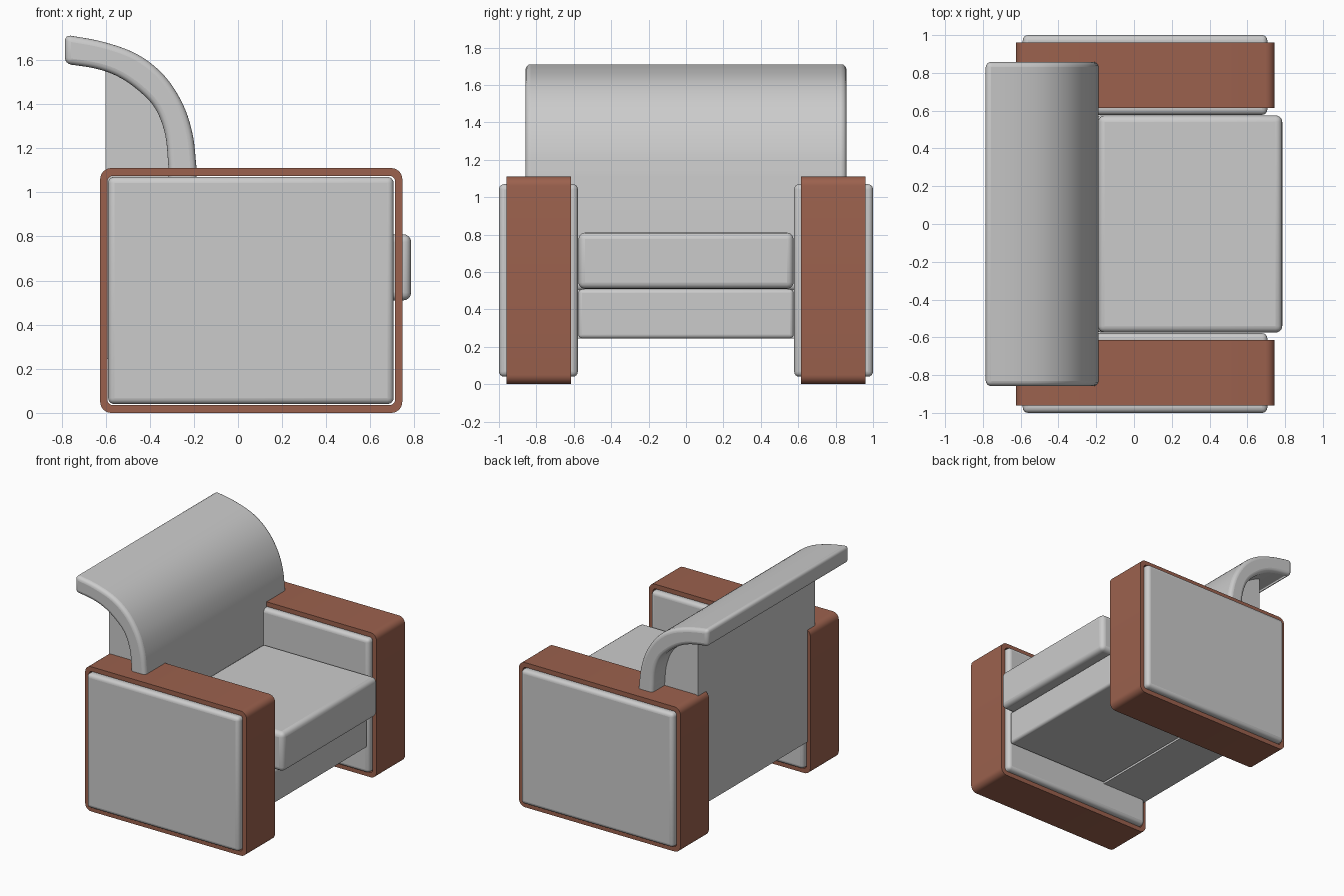
import bpy, bmesh, math
from mathutils import Vector

if "Cube" in bpy.data.objects:
    bpy.data.objects.remove(bpy.data.objects["Cube"])


def finish(name, bm, bevel=0.0, angle=40, mat=None):
    bmesh.ops.recalc_face_normals(bm, faces=bm.faces)
    me = bpy.data.meshes.new(name)
    bm.to_mesh(me)
    bm.free()
    ob = bpy.data.objects.new(name, me)
    bpy.context.collection.objects.link(ob)
    if mat:
        me.materials.append(mat)
    if bevel:
        b = ob.modifiers.new("soft_edges", 'BEVEL')
        b.width, b.segments = bevel, 4
        b.limit_method, b.angle_limit = 'ANGLE', math.radians(50)
    bpy.ops.object.select_all(action='DESELECT')
    ob.select_set(True)
    bpy.context.view_layer.objects.active = ob
    bpy.ops.object.shade_smooth_by_angle(angle=math.radians(angle))
    return ob


def box(name, lo, hi, bevel):
    lo, hi = Vector(lo), Vector(hi)
    bm = bmesh.new()
    bmesh.ops.create_cube(bm, size=1)
    for v in bm.verts:
        v.co = (lo + hi) / 2 + v.co * (hi - lo)
    return finish(name, bm, bevel)


def prism(name, pts, half, bevel=0.0):
    # xz outline extruded along y
    bm = bmesh.new()
    a = [bm.verts.new((x, -half, z)) for x, z in pts]
    b = [bm.verts.new((x, half, z)) for x, z in pts]
    bm.faces.new(a)
    bm.faces.new(b)
    for i in range(len(pts)):
        j = (i + 1) % len(pts)
        bm.faces.new((a[i], a[j], b[j], b[i]))
    return finish(name, bm, bevel)


def rounded_rect(x0, x1, z0, z1, r, n=6):
    corners = [(x1 - r, z1 - r), (x0 + r, z1 - r), (x0 + r, z0 + r), (x1 - r, z0 + r)]
    return [(cx + r * math.cos((k + i / n) * math.pi / 2),
             cz + r * math.sin((k + i / n) * math.pi / 2))
            for k, (cx, cz) in enumerate(corners) for i in range(n + 1)]


def smooth_path(pts, steps=5):
    # Catmull-Rom through the points
    v = [Vector(p) for p in pts]
    v = [2 * v[0] - v[1]] + v + [2 * v[-1] - v[-2]]
    out = []
    for a, b, c, d in zip(v, v[1:], v[2:], v[3:]):
        for i in range(steps):
            t = i / steps
            out.append(0.5 * (2 * b + (c - a) * t + (2 * a - 5 * b + 4 * c - d) * t**2
                              + (3 * b - a - 3 * c + d) * t**3))
    return out + [v[-2]]


wood = bpy.data.materials.new("brown_wood")
wood.diffuse_color = (0.33, 0.12, 0.075, 1)
wood.use_nodes = True
wood.node_tree.nodes["Principled BSDF"].inputs["Base Color"].default_value = wood.diffuse_color

# Arms: wooden ring with a thick pad through it
outer = rounded_rect(-0.625, 0.745, 0.0, 1.11, 0.05)
inner = rounded_rect(-0.592, 0.712, 0.035, 1.075, 0.025)
for side, s in (("left", -1), ("right", 1)):
    bm = bmesh.new()
    rings = [[bm.verts.new((x, s * y, z)) for x, z in loop]
             for loop, y in ((outer, 0.615), (outer, 0.96), (inner, 0.96), (inner, 0.615))]
    n = len(outer)
    for k in range(4):
        p, q = rings[k], rings[(k + 1) % 4]
        for i in range(n):
            j = (i + 1) % n
            bm.faces.new((p[i], p[j], q[j], q[i]))
    finish(side + "_arm_frame", bm, mat=wood)
    y0, y1 = sorted((s * 0.578, s * 1.0))
    box(side + "_arm_pad", (-0.589, y0, 0.04), (0.706, y1, 1.07), 0.028)

# Seat
box("seat_base", (-0.195, -0.575, 0.245), (0.70, 0.575, 0.508), 0.02)
box("seat_cushion", (-0.19, -0.575, 0.51), (0.785, 0.575, 0.81), 0.035)

# Curled backrest: front and rear curves joined into one outline
front = [(-0.188, 1.11), (-0.205, 1.26), (-0.25, 1.4), (-0.335, 1.53),
         (-0.455, 1.625), (-0.61, 1.682), (-0.785, 1.715)]
rear = [(-0.785, 1.583), (-0.65, 1.562), (-0.55, 1.528), (-0.455, 1.465),
        (-0.375, 1.38), (-0.33, 1.26), (-0.315, 1.11)]
outline = ([(-0.188, 0.5)] + [tuple(p) for p in smooth_path(front)]
           + [tuple(p) for p in smooth_path(rear)] + [(-0.315, 0.5)])
prism("curled_backrest", outline, 0.858, 0.03)

# Upright block supporting the backrest
prism("back_support", [(-0.6, 0.245), (-0.2, 0.245), (-0.2, 1.0), (-0.25, 1.11), (-0.28, 1.3),
                       (-0.36, 1.45), (-0.48, 1.56), (-0.6, 1.61)], 0.71)
